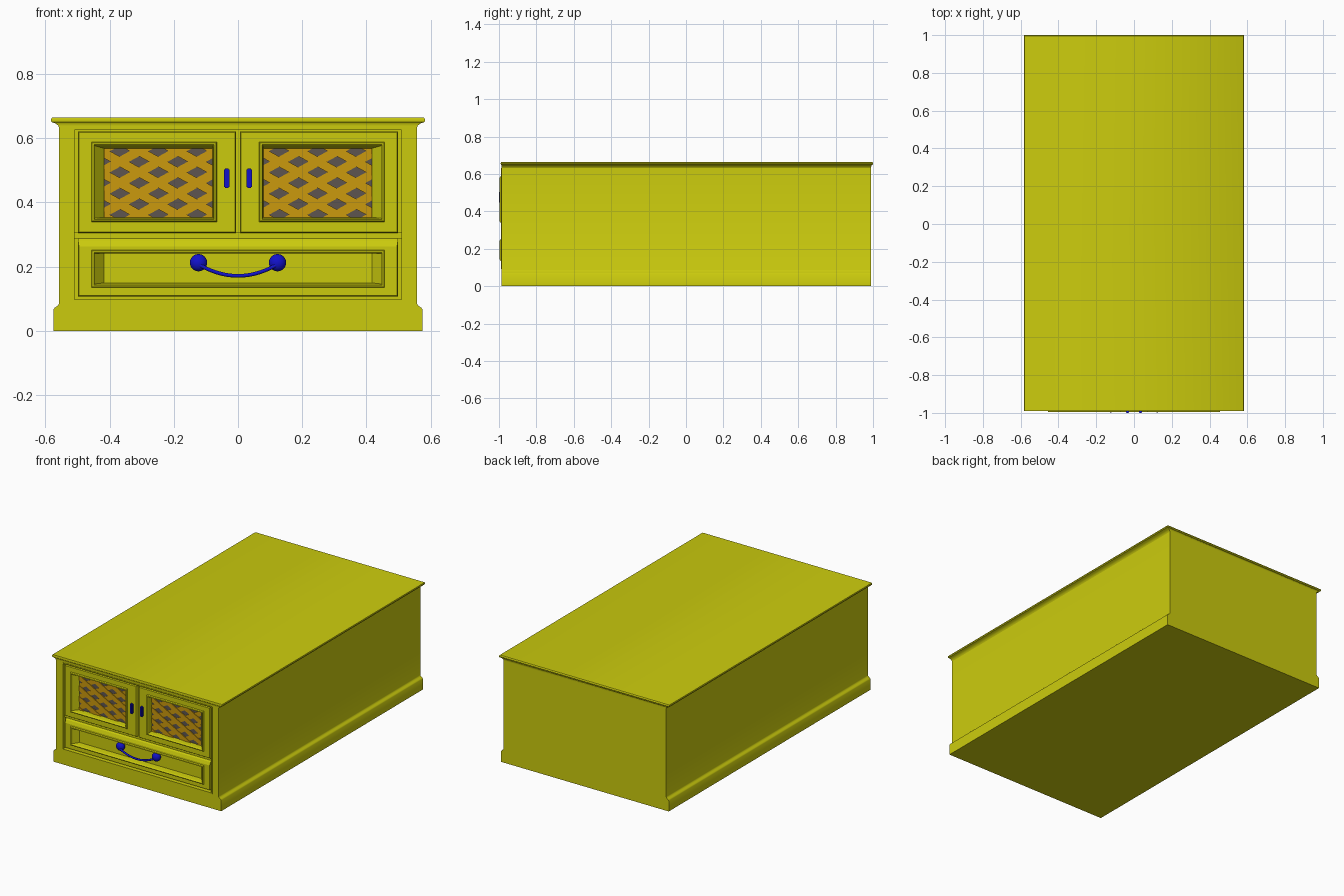
import bpy, bmesh, math
from mathutils import Vector

if "Cube" in bpy.data.objects:
    bpy.data.objects.remove(bpy.data.objects["Cube"])


def material(name, color):
    m = bpy.data.materials.new(name)
    m.use_nodes = True
    m.diffuse_color = (*color, 1)
    m.node_tree.nodes["Principled BSDF"].inputs["Base Color"].default_value = (*color, 1)
    return m


YELLOW = material("yellow paint", (0.6, 0.6, 0.004))
ORANGE = material("orange lattice", (0.6, 0.32, 0.004))
GREY = material("grey backing", (0.11, 0.09, 0.08))
BLUE = material("blue handle", (0.006, 0.006, 0.6))


def finish(name, bm, mats, smooth=False):
    bmesh.ops.recalc_face_normals(bm, faces=bm.faces)
    me = bpy.data.meshes.new(name)
    bm.to_mesh(me)
    bm.free()
    ob = bpy.data.objects.new(name, me)
    bpy.context.collection.objects.link(ob)
    for m in mats:
        me.materials.append(m)
    if smooth:
        bpy.ops.object.select_all(action='DESELECT')
        ob.select_set(True)
        bpy.context.view_layer.objects.active = ob
        bpy.ops.object.shade_smooth_by_angle(angle=math.radians(35))
    return ob


def extrude_profile(name, half, y0, y1):
    """Mirror a half outline in x and extrude it along the depth."""
    bm = bmesh.new()
    outline = half + [(-x, z) for x, z in reversed(half)]
    face = bm.faces.new([bm.verts.new((x, y0, z)) for x, z in outline])
    out = bmesh.ops.extrude_face_region(bm, geom=[face])["geom"]
    bmesh.ops.translate(bm, vec=(0, y1 - y0, 0),
                        verts=[v for v in out if isinstance(v, bmesh.types.BMVert)])
    return finish(name, bm, [YELLOW], True)


def box(name, x0, x1, y0, y1, z0, z1, mat, bevel=0):
    bm = bmesh.new()
    bmesh.ops.create_cube(bm, size=1)
    for v in bm.verts:
        v.co = ((x0 + x1) / 2 + v.co.x * (x1 - x0), (y0 + y1) / 2 + v.co.y * (y1 - y0),
                (z0 + z1) / 2 + v.co.z * (z1 - z0))
    if bevel:
        bmesh.ops.bevel(bm, geom=bm.edges[:], offset=bevel, segments=2, affect='EDGES')
    return finish(name, bm, [mat])


def panel(name, steps, mats):
    """Loft nested rectangles (x0, x1, z0, z1, y); the last one is capped."""
    bm = bmesh.new()
    prev = None
    for x0, x1, z0, z1, y in steps:
        ring = [bm.verts.new(p) for p in ((x0, y, z0), (x1, y, z0), (x1, y, z1), (x0, y, z1))]
        if prev:
            for i in range(4):
                j = (i + 1) % 4
                bm.faces.new((prev[i], prev[j], ring[j], ring[i]))
        else:
            bm.faces.new(ring[::-1])
        prev = ring
    cap = bm.faces.new(prev)
    cap.material_index = len(mats) - 1
    return finish(name, bm, mats)


def inset(r, d, y):
    return (r[0] + d, r[1] - d, r[2] + d, r[3] - d, y)


def moulding(r):
    """Raised bead around an opening."""
    return [inset(r, 0, -0.986), inset(r, 0.003, -0.994), inset(r, 0.008, -0.996),
            inset(r, 0.012, -0.986)]


# Carcass with flared plinth
body = extrude_profile("cabinet_body", [
    (0.575, 0), (0.575, 0.066), (0.571, 0.072), (0.564, 0.076), (0.559, 0.081), (0.557, 0.086),
    (0.557, 0.64)], -0.986, 0.99)

# Recess in the front for the doors and the drawer
cutter = box("recess_cutter", -0.512, 0.512, -1.1, -0.935, 0.094, 0.629, YELLOW)
cutter.hide_render = True
cutter.hide_set(True)
cut = body.modifiers.new("recess", 'BOOLEAN')
cut.operation = 'DIFFERENCE'
cut.object = cutter
cut.solver = 'EXACT'

# Table top with a cove below its rounded edge
top_steps = [(0.557, 0.632, 0), (0.56, 0.639, 0), (0.567, 0.645, 0.002), (0.575, 0.648, 0.004),
             (0.581, 0.65, 0.008), (0.583, 0.656, 0.01), (0.581, 0.662, 0.008), (0.578, 0.664, 0.006)]
bm = bmesh.new()
prev = None
for x, z, out in top_steps:
    y0, y1 = -0.986 - out * 0.5, 0.99 + out
    ring = [bm.verts.new(p) for p in ((-x, y0, z), (x, y0, z), (x, y1, z), (-x, y1, z))]
    if prev:
        for i in range(4):
            j = (i + 1) % 4
            bm.faces.new((prev[i], prev[j], ring[j], ring[i]))
        prev = ring
    else:
        prev = ring
bm.faces.new(prev)
bm.verts.ensure_lookup_table()
finish("table_top", bm, [YELLOW], True)

# Thin bead around the recess and rail between doors and drawer
for s in (-1, 1):
    box("side_bead", s * 0.512 - 0.003, s * 0.512 + 0.003, -0.989, -0.95, 0.092, 0.631, YELLOW)
for z in (0.094, 0.629):
    box("cross_bead", -0.512, 0.512, -0.989, -0.95, z - 0.003, z + 0.003, YELLOW)
box("middle_rail", -0.51, 0.51, -0.972, -0.93, 0.288, 0.306, YELLOW)


def strip_lattice(name, x0, x1, z0, z1):
    """Two layers of crossing slats trimmed to the window."""
    bm = bmesh.new()
    slope, pitch, half = 0.55, 0.066, 0.016
    xc, zc = (x0 + x1) / 2, (z0 + z1) / 2
    reach = (x1 - x0) * 0.6
    for s, y in ((1, -0.958), (-1, -0.961)):
        for k in range(-4, 5):
            c = zc + k * pitch
            quad = [bm.verts.new((xc + dx, y, c + s * slope * dx + dz)) for dx, dz in
                    ((-reach, -half), (reach, -half), (reach, half), (-reach, half))]
            f = bm.faces.new(quad)
            out = bmesh.ops.extrude_face_region(bm, geom=[f])["geom"]
            bmesh.ops.translate(bm, vec=(0, 0.005, 0),
                                verts=[v for v in out if isinstance(v, bmesh.types.BMVert)])
    for co, no in (((x0, 0, 0), (-1, 0, 0)), ((x1, 0, 0), (1, 0, 0)),
                   ((0, 0, z0), (0, 0, -1)), ((0, 0, z1), (0, 0, 1))):
        bmesh.ops.bisect_plane(bm, geom=bm.verts[:] + bm.edges[:] + bm.faces[:],
                               plane_co=Vector(co), plane_no=Vector(no), clear_outer=True)
    return finish(name, bm, [ORANGE])


def span(s, a, b):
    return (a, b) if s > 0 else (-b, -a)


# Doors with lattice windows and upright handles
for s, side in ((1, "left"), (-1, "right")):
    door = (*span(s, 0.006, 0.499), 0.304, 0.621)
    bead = (*span(s, 0.066, 0.457), 0.339, 0.588)
    window = (*span(s, 0.079, 0.417), 0.353, 0.568)
    panel(side + "_door", [inset(door, 0, -0.94), inset(door, 0, -0.98), inset(door, 0.004, -0.986)]
          + moulding(bead) + [(*window, -0.955)], [YELLOW, GREY])
    strip_lattice(side + "_door_lattice", *window)
    box(side + "_door_handle", *span(s, 0.026, 0.043), -1.0, -0.98, 0.445, 0.506, BLUE, 0.003)

# Drawer front with a sloped upper lip and a sunken field
drawer = (-0.499, 0.499, 0.106, 0.29)
bead = (-0.457, 0.457, 0.134, 0.252)
panel("drawer_front", [inset(drawer, 0, -0.94), (-0.499, 0.499, 0.106, 0.29, -0.97),
                       (-0.498, 0.498, 0.108, 0.28, -0.979), (-0.495, 0.495, 0.11, 0.262, -0.986)]
      + moulding(bead) + [(-0.417, 0.417, 0.149, 0.241, -0.955)], [YELLOW])

# Drawer pull: two round knobs and a hanging bail
for s in (-1, 1):
    bm = bmesh.new()
    bmesh.ops.create_uvsphere(bm, u_segments=20, v_segments=12, radius=1)
    for v in bm.verts:
        v.co = (s * 0.123 + v.co.x * 0.027, -0.975 + v.co.y * 0.022, 0.212 + v.co.z * 0.027)
    finish("drawer_pull_knob", bm, [BLUE], True)

curve = bpy.data.curves.new("drawer_pull_bail", 'CURVE')
curve.dimensions = '3D'
curve.bevel_depth = 0.006
curve.bevel_resolution = 3
spline = curve.splines.new('POLY')
count = 25
spline.points.add(count - 1)
for i, p in enumerate(spline.points):
    t = 2 * i / (count - 1) - 1
    p.co = (0.123 * t, -0.99, 0.171 + 0.036 * t * t, 1)
curve.materials.append(BLUE)
bail = bpy.data.objects.new("drawer_pull_bail", curve)
bpy.context.collection.objects.link(bail)
